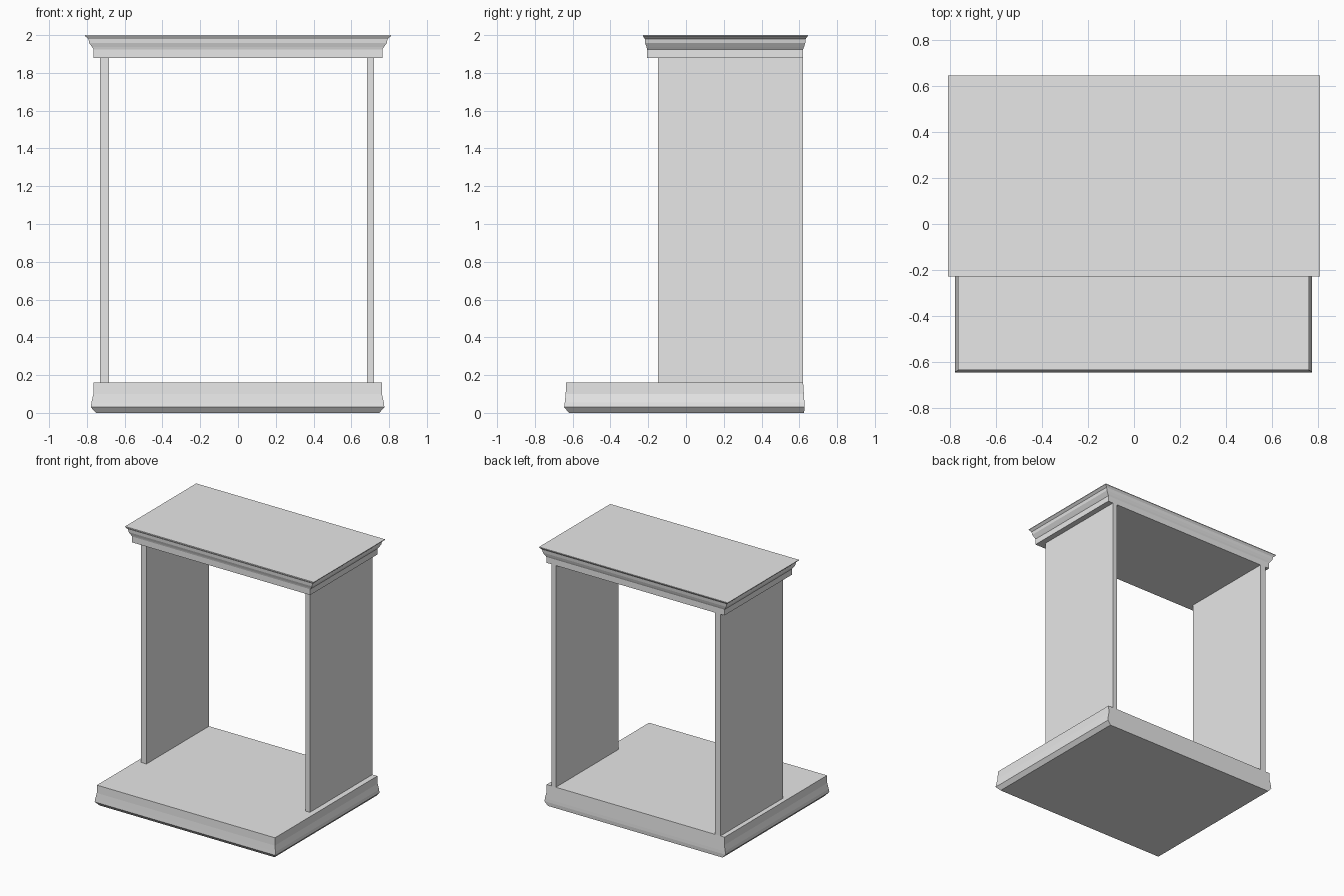
import bpy
import bmesh

default_cube = bpy.data.objects.get("Cube")
if default_cube:
    bpy.data.objects.remove(default_cube, do_unlink=True)

grey = bpy.data.materials.new("light_grey")
grey.use_nodes = True
colour = (0.8, 0.8, 0.8, 1)
grey.diffuse_color = colour
grey.node_tree.nodes["Principled BSDF"].inputs["Base Color"].default_value = colour


def loft(name, rings):
    """Stack rectangles (z, left, right, front, back) from bottom to top into a closed solid."""
    bm = bmesh.new()
    loops = [[bm.verts.new(p) for p in ((l, f, z), (r, f, z), (r, b, z), (l, b, z))]
             for z, l, r, f, b in rings]
    for low, high in zip(loops, loops[1:]):
        for i in range(4):
            j = (i + 1) % 4
            bm.faces.new((low[i], low[j], high[j], high[i]))
    bm.faces.new(loops[0][::-1])
    bm.faces.new(loops[-1])
    mesh = bpy.data.meshes.new(name)
    bm.to_mesh(mesh)
    bm.free()
    mesh.materials.append(grey)
    obj = bpy.data.objects.new(name, mesh)
    bpy.context.collection.objects.link(obj)
    return obj


# Plinth: moulded front and sides, plain sloping back
plinth = [(0, .75, -.62, .625), (.03, .777, -.645, .628), (.055, .774, -.642, .627),
          (.10, .764, -.637, .624), (.16, .764, -.635, .62)]
loft("base_plinth", [(z, -x - .002, x - .002, f, b) for z, x, f, b in plinth])

# Side panels standing flush with the back
for name, left, right in (("right_panel", -.73, -.683), ("left_panel", .683, .72)):
    loft(name, [(z, left, right, -.147, .62) for z in (.16, 1.88)])

# Cornice: moulding on all four sides under a flat top
cornice = [(1.88, .764, -.206, .62), (1.925, .764, -.206, .62),
           (1.937, .773, -.209, .625), (1.957, .787, -.216, .631),
           (1.98, .792, -.218, .634), (1.995, .81, -.228, .645), (2, .81, -.228, .645)]
loft("top_cornice", [(z, -x, x, f, b) for z, x, f, b in cornice])
